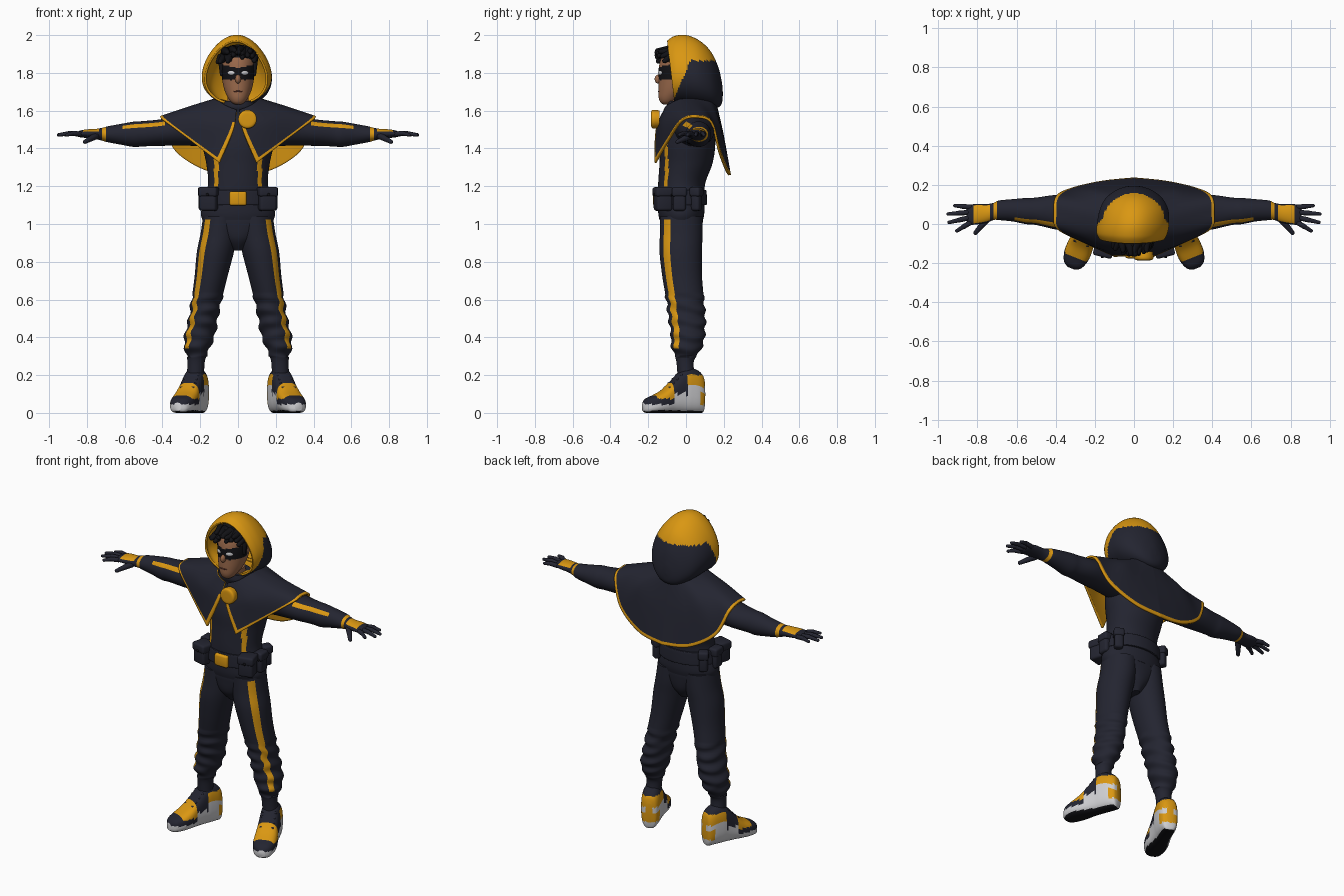
import bpy, bmesh, random
from math import sin, cos, pi, radians, copysign
from mathutils import Matrix, Vector

if "Cube" in bpy.data.objects:
    bpy.data.objects.remove(bpy.data.objects["Cube"])
random.seed(4)

COLOURS = {"navy": (.017, .018, .03), "yellow": (.7, .31, .006), "skin": (.32, .14, .07),
           "black": (.006, .006, .008), "white": (.62, .62, .64), "lip": (.16, .05, .035)}
MATS = {}
for key, rgb in COLOURS.items():
    mat = bpy.data.materials.new(key)
    mat.use_nodes = True
    mat.diffuse_color = (*rgb, 1)
    node = next(n for n in mat.node_tree.nodes if n.type == "BSDF_PRINCIPLED")
    node.inputs["Base Color"].default_value = (*rgb, 1)
    node.inputs["Roughness"].default_value = .7
    MATS[key] = mat


def spline(keys, steps):
    """Smooth curve through tuples of any length."""
    out = []
    for i in range(len(keys) - 1):
        quad = zip(keys[max(i - 1, 0)], keys[i], keys[i + 1], keys[min(i + 2, len(keys) - 1)])
        quad = list(quad)
        for k in range(steps):
            t = k / steps
            out.append(tuple(b + t * ((c - a) + t * ((2*a - 5*b + 4*c - d) + t * (3*b - a - 3*c + d))) / 2
                             for a, b, c, d in quad))
    return out + [tuple(keys[-1])]


def finish(name, bm, colours, mirror=False, thickness=0):
    mesh = bpy.data.meshes.new(name)
    bm.to_mesh(mesh)
    bm.free()
    obj = bpy.data.objects.new(name, mesh)
    bpy.context.collection.objects.link(obj)
    for colour in colours:
        mesh.materials.append(MATS[colour])
    bpy.ops.object.select_all(action="DESELECT")
    obj.select_set(True)
    bpy.context.view_layer.objects.active = obj
    bpy.ops.object.shade_smooth_by_angle(angle=radians(45))
    if mirror:
        obj.modifiers.new("mirror", "MIRROR")
    if thickness:
        mod = obj.modifiers.new("lining", "SOLIDIFY")
        mod.thickness, mod.offset = thickness, -1
        mod.material_offset = mod.material_offset_rim = 1
    return obj


def loft(name, keys, colours, rule=None, axis="z", sides=48, steps=8, power=1, taper=0,
         warp=None, place=None, open_start=False, mirror=False, thickness=0):
    """Skin of elliptical rings; each key is (station, centre a, centre b, radius a, radius b)."""
    bm = bmesh.new()
    rings, angles = [], {}
    for t, a, b, ra, rb in spline(keys, steps):
        ring = []
        for k in range(sides):
            ang = 2 * pi * k / sides
            c, s = (copysign(abs(f(ang)) ** power, f(ang)) for f in (cos, sin))
            p, q = a + max(ra, .002) * c * (1 - taper * s), b + max(rb, .002) * s
            co = Vector({"z": (p, q, t), "x": (t, p, q), "y": (p, t, q)}[axis])
            ring.append(bm.verts.new(warp(co) if warp else co))
        rings.append(ring)
    for r0, r1 in zip(rings, rings[1:]):
        for k in range(sides):
            f = bm.faces.new((r0[k], r0[k - 1], r1[k - 1], r1[k]))
            angles[f] = 2 * pi * ((k - .5) % sides) / sides
    for ring in rings[-1:] if open_start else (rings[0], rings[-1]):
        angles[bm.faces.new(ring)] = 0
    bmesh.ops.recalc_face_normals(bm, faces=bm.faces)
    if rule:
        for f, ang in angles.items():
            f.material_index = colours.index(rule(f.calc_center_median(), f.normal, ang))
    if place:
        bm.transform(place)
    return finish(name, bm, colours, mirror, thickness)


def capsule(name, start, end, r0, r1, colour, mirror=False):
    bm = bmesh.new()
    bmesh.ops.create_uvsphere(bm, u_segments=14, v_segments=10, radius=1)
    start, end = Vector(start), Vector(end)
    turn = (end - start).to_track_quat("Z", "Y")
    for v in bm.verts:
        v.co = end + turn @ v.co * r1 if v.co.z > -.01 else start + turn @ v.co * r0
    return finish(name, bm, [colour], mirror)


def ball(name, loc, scale, colour, turn=0, mirror=False):
    bm = bmesh.new()
    bmesh.ops.create_uvsphere(bm, u_segments=24, v_segments=14, radius=1)
    bm.transform(Matrix.LocRotScale(Vector(loc), Matrix.Rotation(turn, 3, "Z"), Vector(scale)))
    return finish(name, bm, [colour], mirror)


def box(name, loc, size, colour, bevel=.012, turn=0, mirror=False):
    bm = bmesh.new()
    bmesh.ops.create_cube(bm, size=1)
    bm.transform(Matrix.Diagonal((*size, 1)))
    bmesh.ops.bevel(bm, geom=bm.edges[:], offset=bevel, segments=3, affect="EDGES", profile=.5)
    bm.transform(Matrix.Translation(loc) @ Matrix.Rotation(turn, 4, "Z"))
    return finish(name, bm, [colour], mirror)


# Jacket with two piped seams
def jacket_rule(c, n, ang):
    return "yellow" if n.y < 0 and 1.2 < c.z < 1.45 and abs(abs(c.x) - .115) < .012 else "navy"


loft("jacket", [(1.02, 0, -.025, .188, .115), (1.06, 0, -.025, .196, .122), (1.14, 0, -.025, .175, .122),
                (1.22, 0, -.022, .158, .125), (1.32, 0, 0, .168, .14), (1.42, 0, .01, .188, .145),
                (1.52, 0, .02, .19, .13), (1.58, 0, .02, .14, .11), (1.62, 0, -.01, .095, .09),
                (1.65, 0, -.015, .085, .08)], ["navy", "yellow"], jacket_rule, sides=96)
loft("pelvis", [(.86, 0, -.02, .03, .06), (.92, 0, -.025, .1, .1), (1, 0, -.025, .18, .113),
                (1.04, 0, -.025, .185, .113)], ["navy"])


# Trousers with soft folds and an outer stripe
def fold(co):
    if .3 < co.z < .62:
        co.y *= 1 + .06 * sin(co.z * 95)
        co.x += .006 * sin(co.z * 80 + co.y * 20)
    return co


loft("trouser_legs", [(1.04, .09, -.025, .095, .112), (.95, .1, -.025, .098, .113), (.85, .12, -.028, .098, .112),
                      (.72, .143, -.02, .087, .105), (.6, .166, -.005, .08, .1), (.5, .184, .005, .077, .098),
                      (.42, .2, .01, .08, .09), (.36, .214, .005, .072, .085), (.31, .218, 0, .055, .062),
                      (.27, .222, -.005, .046, .046), (.2, .225, 0, .045, .045)], ["navy", "yellow"],
     lambda c, n, a: "yellow" if -.92 < a - 2 * pi < -.5 and .34 < c.z < 1.02 else "navy",
     sides=72, warp=fold, mirror=True)


# High-top shoes, toes turned outward
def shoe_rule(c, n, ang):
    u, z = -c.y, c.z
    if n.z < -.7:
        return "black"
    if z < .045:
        return "white"
    if u > .1:
        return "yellow" if u < .195 and z > .075 else "navy"
    if u > .025:
        return "white" if z < .1 else "navy"
    if z > .2:
        return "navy"
    if z > .135 or (u < -.05 and z < .105):
        return "yellow"
    return "white"


turned = Matrix.Translation((.225, .01, 0)) @ Matrix.Rotation(radians(22), 4, "Z")
loft("shoes", [(.09, 0, .1, .02, .06), (.08, 0, .1, .042, .098), (.05, 0, .113, .055, .113),
               (0, 0, .12, .06, .12), (-.04, 0, .112, .06, .112), (-.09, 0, .086, .062, .086),
               (-.14, 0, .062, .067, .062), (-.19, 0, .048, .065, .048), (-.235, 0, .038, .048, .038),
               (-.255, 0, .032, .02, .022)], ["navy", "yellow", "white", "black"], shoe_rule,
     axis="y", power=.7, place=turned, mirror=True)
for i in range(4):
    u, z = .05 + .022 * i, .211 - .022 * i
    ends = [turned @ Vector((side * .035, -u, z - .012)) for side in (-1, 1)]
    capsule("shoe_lace", *ends, .008, .008, "navy", True)


# Sleeves, gloves and fingers
def sleeve_rule(c, n, ang):
    stripe = .38 < c.x < .61 and 2.2 < ang < 2.65
    cuff = .698 < c.x < .717
    patch = .735 < c.x < .82 and .5 < ang < 2.6
    return "yellow" if stripe or cuff or patch else "navy"


loft("sleeves", [(.15, .04, 1.5, .1, .09), (.28, .05, 1.5, .095, .085), (.4, .06, 1.485, .088, .071),
                 (.5, .065, 1.478, .07, .067), (.55, .066, 1.475, .067, .067), (.62, .07, 1.475, .057, .055),
                 (.69, .07, 1.475, .05, .042), (.715, .065, 1.475, .044, .035), (.75, .055, 1.476, .047, .028),
                 (.81, .05, 1.478, .053, .022), (.845, .045, 1.476, .047, .015), (.855, .045, 1.475, .03, .006)],
     ["navy", "yellow"], sleeve_rule, axis="x", mirror=True)
for i, reach in enumerate((.905, .945, .95, .915)):
    root = Vector((.835, .008 + .026 * i, 1.476))
    tip = Vector((reach, -.035 + .043 * i, 1.472))
    mid = root.lerp(tip, .5) + Vector((0, 0, .006))
    capsule("finger_base", root, mid, .014, .013, "navy", True)
    capsule("finger_tip", mid, tip, .013, .009, "navy", True)
capsule("thumb", (.755, .02, 1.465), (.81, -.045, 1.435), .02, .011, "navy", True)

# Belt, buckle and pouches
loft("belt", [(1.1, 0, -.025, .184, .132), (1.11, 0, -.025, .188, .136), (1.17, 0, -.025, .18, .134),
              (1.18, 0, -.025, .174, .13)], ["navy"])
box("buckle", (0, -.16, 1.135), (.09, .03, .075), "yellow")
for x, y, width, depth, turn in ((.152, -.122, .09, .085, .25), (.183, -.035, .05, .068, 0), (.16, .055, .05, .05, -.5)):
    box("pouch", (x, y, 1.125), (width, depth, .11), "navy", .014, turn, True)
    box("pouch_flap", (x, y, 1.17), (width + .01, depth + .01, .05), "navy", .012, turn, True)
    ball("pouch_stud", (x + .01, y - depth / 2 - .004, 1.155), (.008, .006, .008), "black", 0, True)


# Head with painted mask
def face_rule(c, n, ang):
    width = min(abs(c.x) / .08, 1)
    low, high = 1.762 + .012 * abs(width - .5), 1.826 + .016 * width
    if abs(c.x) < .012:
        low = 1.785
    return "black" if c.y < -.03 and low < c.z < high else "skin"


loft("head", [(1.632, 0, -.1, .015, .02), (1.645, 0, -.098, .036, .038), (1.67, 0, -.085, .054, .06),
              (1.71, 0, -.06, .072, .086), (1.76, 0, -.045, .083, .1), (1.82, 0, -.04, .088, .105),
              (1.88, 0, -.03, .085, .1), (1.93, 0, -.02, .055, .07), (1.95, 0, -.02, .01, .015)],
     ["skin", "black"], face_rule, sides=80, steps=10)
loft("neck", [(1.56, 0, 0, .06, .06), (1.68, 0, -.03, .055, .06)], ["skin"])
ball("nose", (0, -.146, 1.767), (.015, .02, .024), "skin")
ball("mouth", (0, -.144, 1.702), (.024, .005, .004), "lip")
ball("mask_eyes", (.036, -.137, 1.8), (.021, .005, .011), "white", radians(28), True)

# Tousled hair
ball("hair_cap", (0, -.025, 1.885), (.098, .105, .065), "black")
for i in range(15):
    x = -.09 + .18 * i / 14
    z = 1.875 + random.uniform(-.012, .03) - 2 * x * x
    tip = (x + random.uniform(-.02, .015), -.155 + 5 * x * x, z + random.uniform(-.015, .025))
    capsule("hair_lock", (x, -.1 + 4 * x * x, z + .02), tip, .026, .012, "black")
capsule("side_hair", (.088, -.06, 1.87), (.088, -.065, 1.79), .02, .008, "black", True)


# Hood with a yellow crown, rim and lining
def lean(co):
    if co.y < 0:
        co.y += .04 * (1.97 - co.z) / .34 * min(-co.y / .1, 1)
    return co


def hood_rule(c, n, ang):
    return "yellow" if c.z > 1.865 or (c.z > 1.655 and c.y < -.055 + .42 * (c.z - 1.68)) else "navy"


loft("hood", [(-.1, -.01, 1.8, .163, .17), (-.06, -.01, 1.813, .177, .182), (0, -.005, 1.815, .18, .185),
              (.07, 0, 1.797, .172, .175), (.13, 0, 1.765, .143, .15), (.17, 0, 1.725, .095, .108),
              (.19, 0, 1.695, .045, .055), (.195, 0, 1.69, .004, .005)], ["navy", "yellow"], hood_rule,
     axis="y", sides=72, taper=.22, warp=lean, open_start=True, thickness=.012)

# Shoulder cape: columns run neck, middle, hem, from the front edge to the back
neck = [(.008, -.118, 1.605), (.07, -.1, 1.63), (.11, -.04, 1.66), (.12, .01, 1.665), (.115, .06, 1.665),
        (.09, .12, 1.66), (.05, .15, 1.65), (0, .16, 1.645)]
middle = [(.025, -.16, 1.5), (.165, -.122, 1.54), (.25, -.05, 1.6), (.26, .03, 1.622), (.25, .1, 1.61),
          (.22, .168, 1.55), (.13, .192, 1.49), (0, .198, 1.48)]
hem = [(.1, -.168, 1.325), (.25, -.1, 1.44), (.395, -.025, 1.55), (.41, .055, 1.572), (.4, .14, 1.54),
       (.33, .182, 1.385), (.17, .22, 1.285), (0, .238, 1.26)]
across = [spline(row, 12) for row in (neck, middle, hem)]
bm = bmesh.new()
columns = [[bm.verts.new(p) for p in spline(col, 14)] for col in zip(*across)]
for i, (c0, c1) in enumerate(zip(columns, columns[1:])):
    for j in range(len(c0) - 1):
        f = bm.faces.new((c0[j], c0[j + 1], c1[j + 1], c1[j]))
        f.material_index = int(j > 25 or (i < 2 and j > 9))
bm.normal_update()
if sum(f.normal.dot(f.calc_center_median() - Vector((0, .03, 1.45))) for f in bm.faces) < 0:
    bmesh.ops.reverse_faces(bm, faces=bm.faces)
finish("cape", bm, ["navy", "yellow"], True, .012)
loft("brooch", [(-.14, .05, 1.555, .046, .046), (-.172, .05, 1.555, .049, .049),
                (-.184, .05, 1.555, .04, .04), (-.186, .05, 1.555, .01, .01)], ["yellow"], axis="y")
